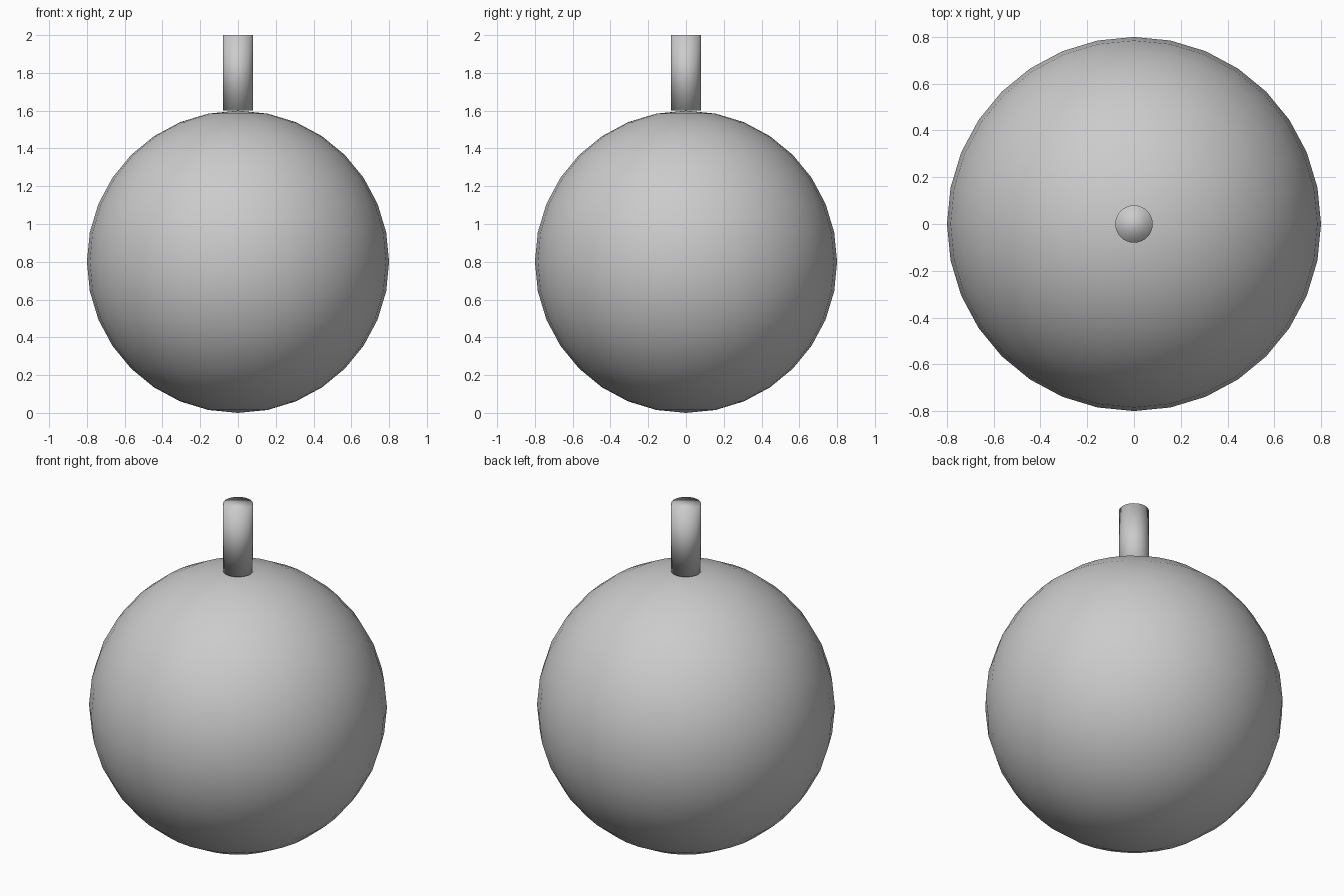
import bpy

if "Cube" in bpy.data.objects:
    bpy.data.objects.remove(bpy.data.objects["Cube"])

# Round body: standing on z = 0
bpy.ops.mesh.primitive_uv_sphere_add(segments=32, ring_count=16, radius=0.8, location=(0, 0, 0.8))
body = bpy.context.object
body.name = "round_body"
bpy.ops.object.shade_smooth()

# Stem: capped cylinder resting on the top of the body
bpy.ops.mesh.primitive_cylinder_add(vertices=32, radius=0.08, depth=0.4, location=(0, 0, 1.8))
stem = bpy.context.object
stem.name = "stem"
bpy.ops.object.shade_smooth()
